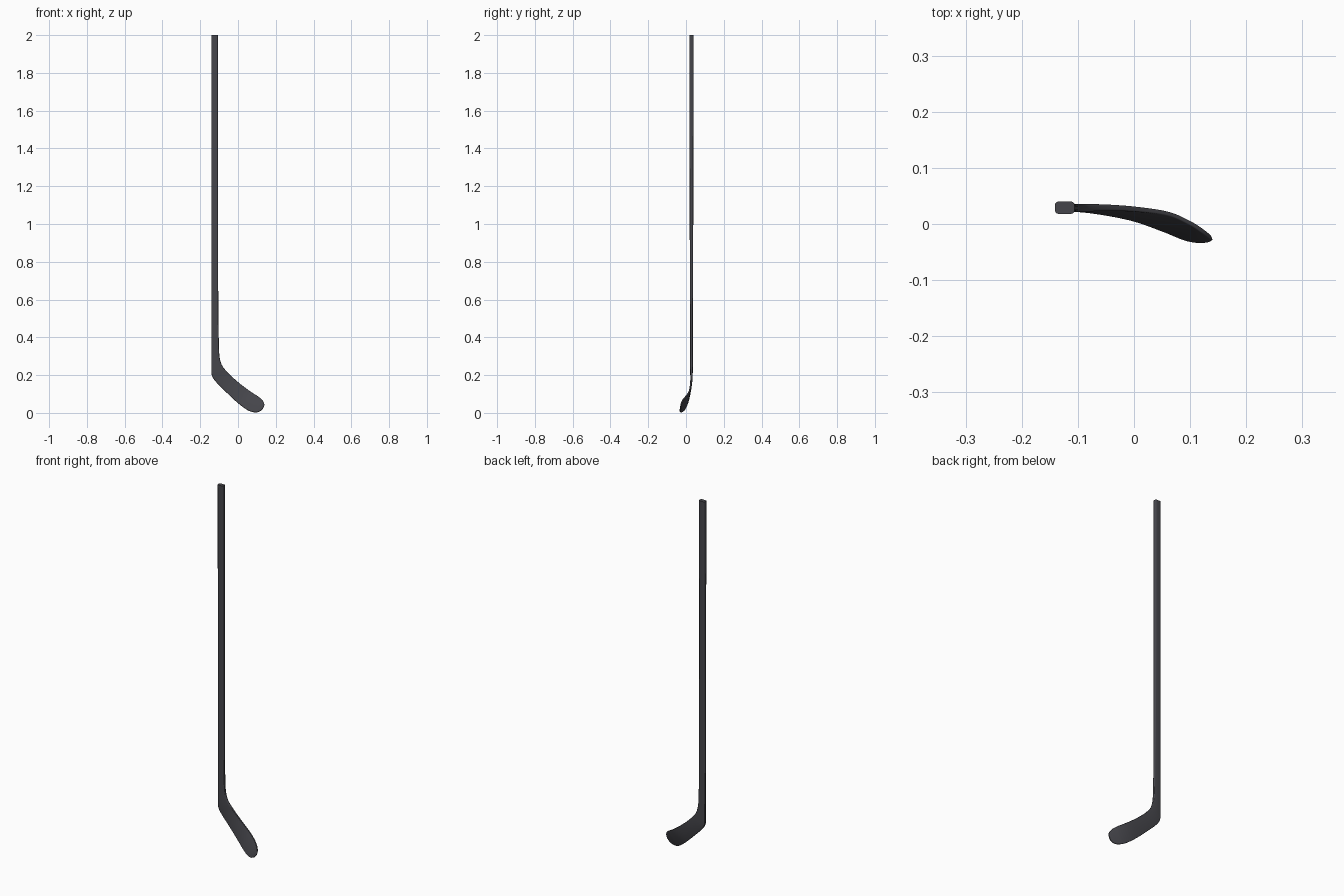
import bpy, bmesh, math
from mathutils import Vector

if "Cube" in bpy.data.objects:
    bpy.data.objects.remove(bpy.data.objects["Cube"])

# Stations: heel-side edge (x, y, z), inner-side edge (x, y, z), thickness
SHAFT = [(z, (-.141, .029, z), (x, .029, z), t) for z, x, t in
         [(2, -.106, .022), (1.2, -.106, .020), (.7, -.105, .017), (.45, -.103, .014)]]
SHAFT = [s[1:] for s in SHAFT]
BLADE = [
    ((-.141, .029, .340), (-.101, .029, .350), .014),
    ((-.141, .029, .280), (-.098, .029, .300), .014),
    ((-.141, .029, .235), (-.089, .029, .262), .014),
    ((-.139, .029, .200), (-.074, .029, .236), .013),
    ((-.120, .028, .168), (-.040, .029, .199), .011),
    ((-.070, .022, .117), (.010, .026, .155), .009),
    ((-.005, .009, .056), (.063, .018, .115), .008),
    ((.050, -.010, .015), (.100, .002, .091), .008),
    ((.090, -.026, .003), (.122, -.012, .075), .008),
    ((.115, -.031, .008), (.134, -.021, .060), .007),
    ((.131, -.030, .022), (.138, -.025, .050), .006),
    ((.138, -.027, .036), (.1395, -.0265, .042), .004),
]


def catmull(p0, p1, p2, p3, t):
    return 0.5 * (2 * p1 + (p2 - p0) * t + (2 * p0 - 5 * p1 + 4 * p2 - p3) * t * t
                  + (3 * p1 - p0 - 3 * p2 + p3) * t ** 3)


def smooth_rows(rows, steps):
    flat = [list(b) + list(t) + [w] for b, t, w in rows]
    flat = [flat[0]] + flat + [flat[-1]]
    out = []
    for i in range(1, len(flat) - 2):
        for k in range(steps):
            out.append([catmull(*v, k / steps) for v in zip(*flat[i - 1:i + 3])])
    out.append(flat[-1])
    return [(r[0:3], r[3:6], r[6]) for r in out]


def rounded_section(b, t, thick, down):
    """Rounded rectangle spanning edge b to edge t."""
    mid, half = (b + t) / 2, (t - b).length / 2
    u = (t - b).normalized()
    v = u.cross(down).normalized()
    h = thick / 2
    r = min(h * .6, half * .9)
    pts = []
    for c, (su, sv) in enumerate([(1, 1), (-1, 1), (-1, -1), (1, -1)]):
        for k in range(5):
            a = math.pi / 2 * (c + k / 4)
            pts.append(mid + u * (su * (half - r) + r * math.cos(a))
                       + v * (sv * (h - r) + r * math.sin(a)))
    return pts


# Shaft and curved blade, lofted as one piece
rows = [(Vector(b), Vector(t), w) for b, t, w in SHAFT + smooth_rows(BLADE, 5)]
mids = [(b + t) / 2 for b, t, _ in rows]
bm = bmesh.new()
rings = []
for i, (b, t, w) in enumerate(rows):
    down = mids[min(i + 1, len(mids) - 1)] - mids[max(i - 1, 0)]
    rings.append([bm.verts.new(p) for p in rounded_section(b, t, w, down)])
for a, b in zip(rings, rings[1:]):
    n = len(a)
    for j in range(n):
        bm.faces.new((a[j], a[(j + 1) % n], b[(j + 1) % n], b[j]))
bm.faces.new(rings[0])
bm.faces.new(rings[-1])
bmesh.ops.recalc_face_normals(bm, faces=bm.faces)
mesh = bpy.data.meshes.new("stick_shaft_and_blade")
bm.to_mesh(mesh)
bm.free()
stick = bpy.data.objects.new("stick_shaft_and_blade", mesh)
bpy.context.collection.objects.link(stick)

# Dark carbon colour
mat = bpy.data.materials.new("dark_carbon")
mat.diffuse_color = (.06, .06, .07, 1)
mat.use_nodes = True
mat.node_tree.nodes["Principled BSDF"].inputs["Base Color"].default_value = mat.diffuse_color
mesh.materials.append(mat)

bpy.context.view_layer.objects.active = stick
stick.select_set(True)
bpy.ops.object.shade_smooth_by_angle(angle=math.radians(40))
